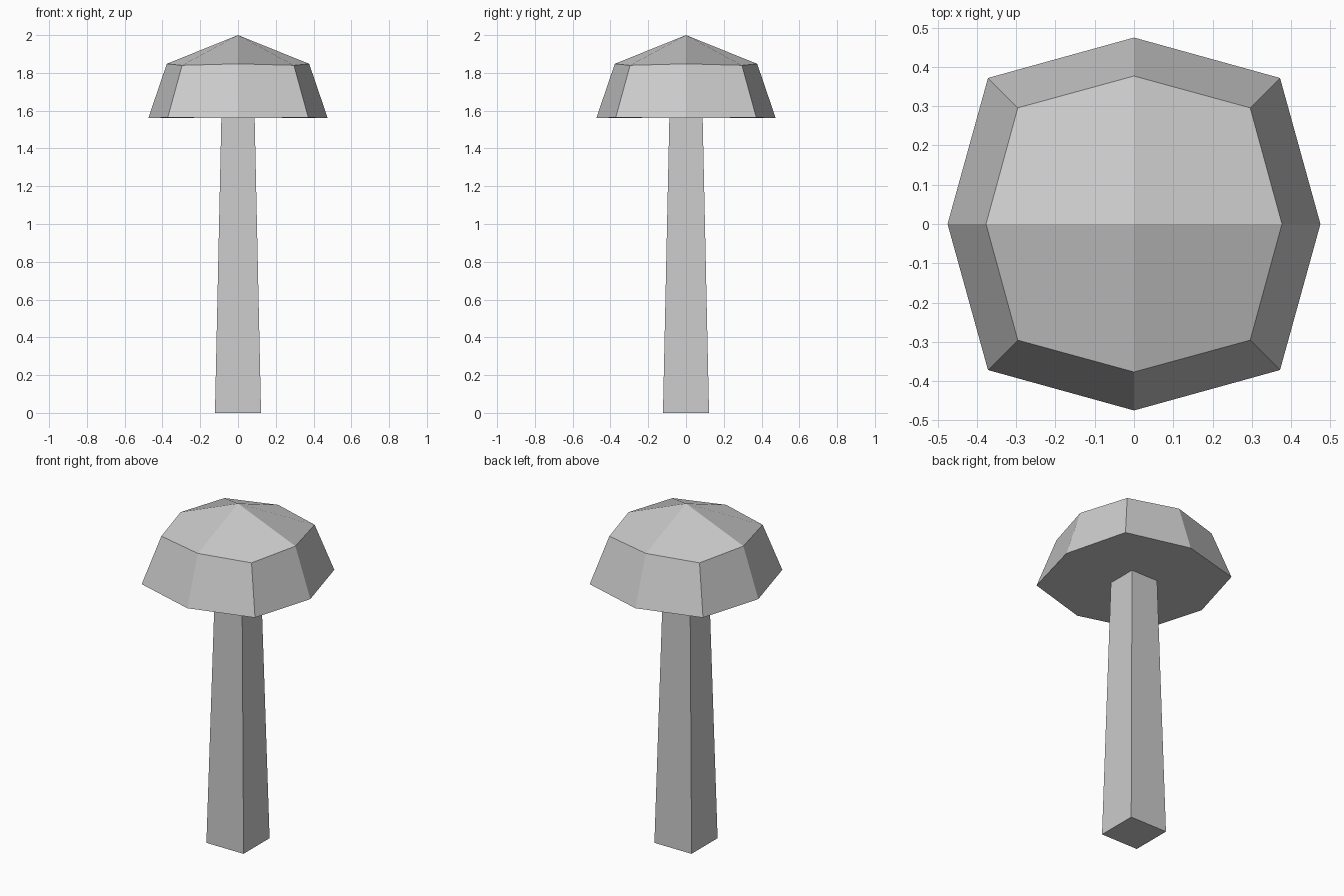
import bpy
from math import cos, sin, pi, sqrt

if "Cube" in bpy.data.objects:
    bpy.data.objects.remove(bpy.data.objects["Cube"])


def make_object(name, verts, faces):
    mesh = bpy.data.meshes.new(name)
    mesh.from_pydata(verts, [], faces)
    mesh.update()
    obj = bpy.data.objects.new(name, mesh)
    bpy.context.collection.objects.link(obj)
    return obj


def ring(mid, mid_z, corner, corner_z):
    """Eight points: side middles on the axes, corners on the diagonals."""
    pts = []
    for i in range(8):
        r, z = (corner * sqrt(2), corner_z) if i % 2 else (mid, mid_z)
        pts.append((r * cos(i * pi / 4), r * sin(i * pi / 4), z))
    return pts


def square(half, z):
    return [(half, half, z), (-half, half, z), (-half, -half, z), (half, -half, z)]


# Stem: tapered square post, open where it enters the cap
sides = [(i, (i + 1) % 4, (i + 1) % 4 + 4, i + 4) for i in range(4)]
make_object("stem", square(0.122, 0) + square(0.088, 1.565), [(3, 2, 1, 0)] + sides)

# Cap: two eight-point rings closed by a peak and a nearly flat underside
verts = ring(0.475, 1.56, 0.372, 1.564) + ring(0.377, 1.848, 0.296, 1.84)
verts += [(0, 0, 2), (0, 0, 1.56)]
faces = [(i, (i + 1) % 8, (i + 1) % 8 + 8, i + 8) for i in range(8)]
for i in range(0, 8, 2):
    faces.append((16, 8 + i, 9 + i, 8 + (i + 2) % 8))   # peak
    faces.append((17, (i + 2) % 8, i + 1, i))           # underside
make_object("cap", verts, faces)
